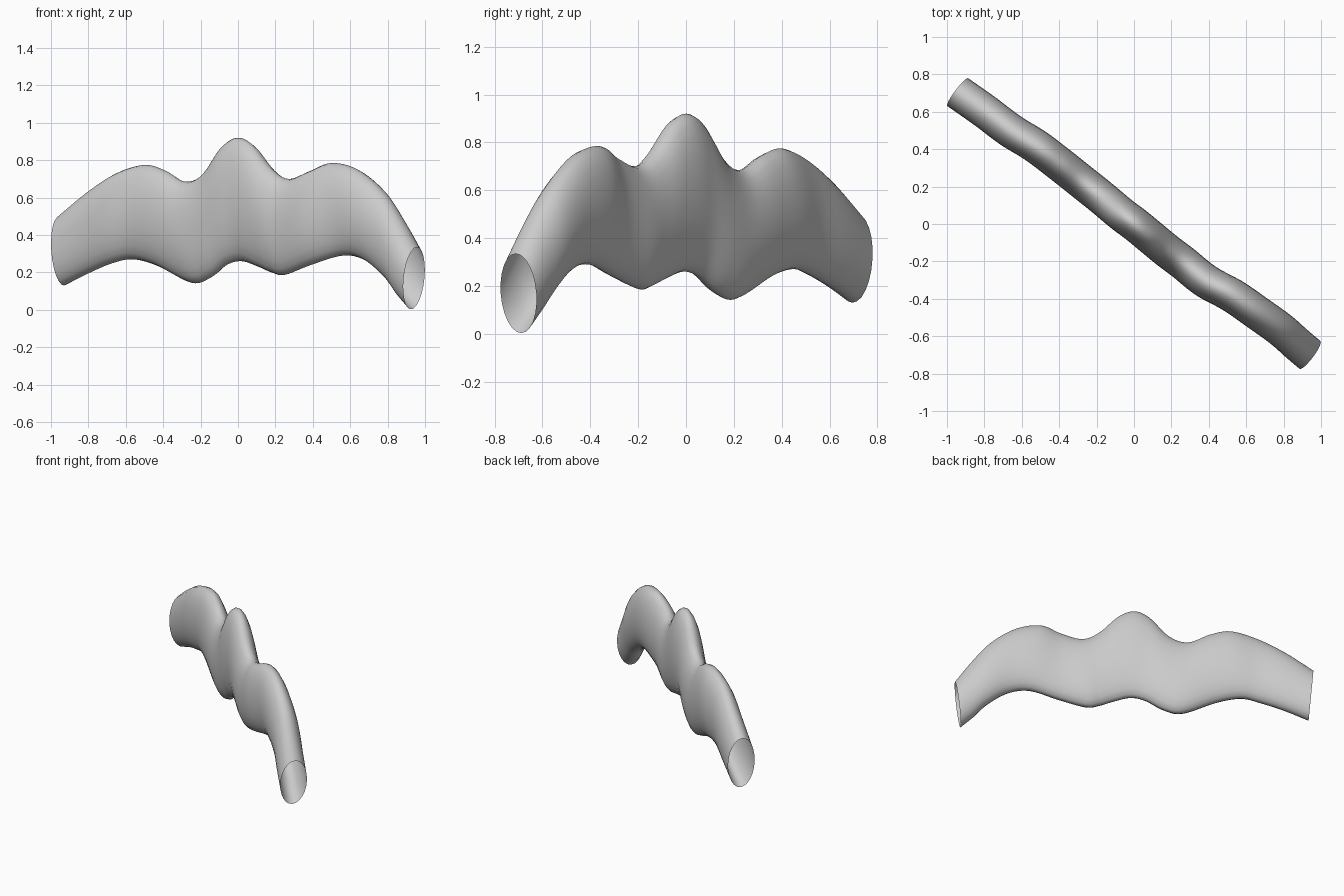
import bpy, math
from mathutils import Vector

if "Cube" in bpy.data.objects:
    bpy.data.objects.remove(bpy.data.objects["Cube"])

# Stations along the tube: top x, top z, bottom x, bottom z, centre-line y
STATIONS = [
    (-0.955, 0.50, -0.930, 0.13, 0.705),
    (-0.80, 0.63, -0.80, 0.195, 0.605),
    (-0.65, 0.73, -0.67, 0.25, 0.50),
    (-0.50, 0.775, -0.56, 0.27, 0.42),
    (-0.39, 0.745, -0.43, 0.235, 0.33),
    (-0.28, 0.685, -0.25, 0.145, 0.215),
    (-0.18, 0.73, -0.15, 0.17, 0.135),
    (-0.08, 0.875, -0.06, 0.24, 0.055),
    (0.00, 0.92, 0.02, 0.26, -0.005),
    (0.08, 0.88, 0.11, 0.23, -0.075),
    (0.18, 0.755, 0.18, 0.20, -0.145),
    (0.27, 0.70, 0.25, 0.187, -0.205),
    (0.38, 0.74, 0.39, 0.24, -0.305),
    (0.50, 0.785, 0.56, 0.29, -0.385),
    (0.64, 0.75, 0.68, 0.265, -0.475),
    (0.78, 0.63, 0.79, 0.175, -0.565),
    (0.88, 0.475, 0.86, 0.08, -0.64),
    (0.957, 0.335, 0.925, 0.003, -0.70),
]
SIDES, STEPS, HALF_WIDTH = 24, 6, 0.093
ACROSS = Vector((0.6, 0.8, 0.0))


def catmull(a, b, c, d, t):
    return 0.5 * (2 * b + (c - a) * t + (2 * a - 5 * b + 4 * c - d) * t * t
                  + (3 * b - a - 3 * c + d) * t ** 3)


def resample(rows):
    ext = [tuple(2 * p - q for p, q in zip(rows[0], rows[1]))] + rows
    ext.append(tuple(2 * p - q for p, q in zip(rows[-1], rows[-2])))
    out = []
    for i in range(len(rows) - 1):
        for k in range(STEPS):
            out.append([catmull(*v, k / STEPS) for v in zip(*ext[i:i + 4])])
    return out + [list(rows[-1])]


# Wavy flattened tube, open at both ends
verts, faces = [], []
rings = resample(STATIONS)
for tx, tz, bx, bz, cy in rings:
    mid = Vector(((tx + bx) / 2, cy, (tz + bz) / 2))
    lean = (tx - bx) / 2
    up = Vector((lean, -0.73 * lean, (tz - bz) / 2))
    for j in range(SIDES):
        a = 2 * math.pi * j / SIDES
        verts.append(mid + ACROSS * HALF_WIDTH * math.cos(a) + up * math.sin(a))
for i in range(len(rings) - 1):
    for j in range(SIDES):
        a, b = i * SIDES + j, i * SIDES + (j + 1) % SIDES
        faces.append((a, b, b + SIDES, a + SIDES))

mesh = bpy.data.meshes.new("wavy_tube")
mesh.from_pydata(verts, [], faces)
mesh.flip_normals()
mesh.update()
# make sure the faces point outward
p = mesh.polygons[0]
if p.normal.dot(p.center - sum((v for v in verts[:SIDES]), Vector()) / SIDES) < 0:
    mesh.flip_normals()
tube = bpy.data.objects.new("wavy_tube", mesh)
bpy.context.collection.objects.link(tube)
mesh.shade_smooth()
